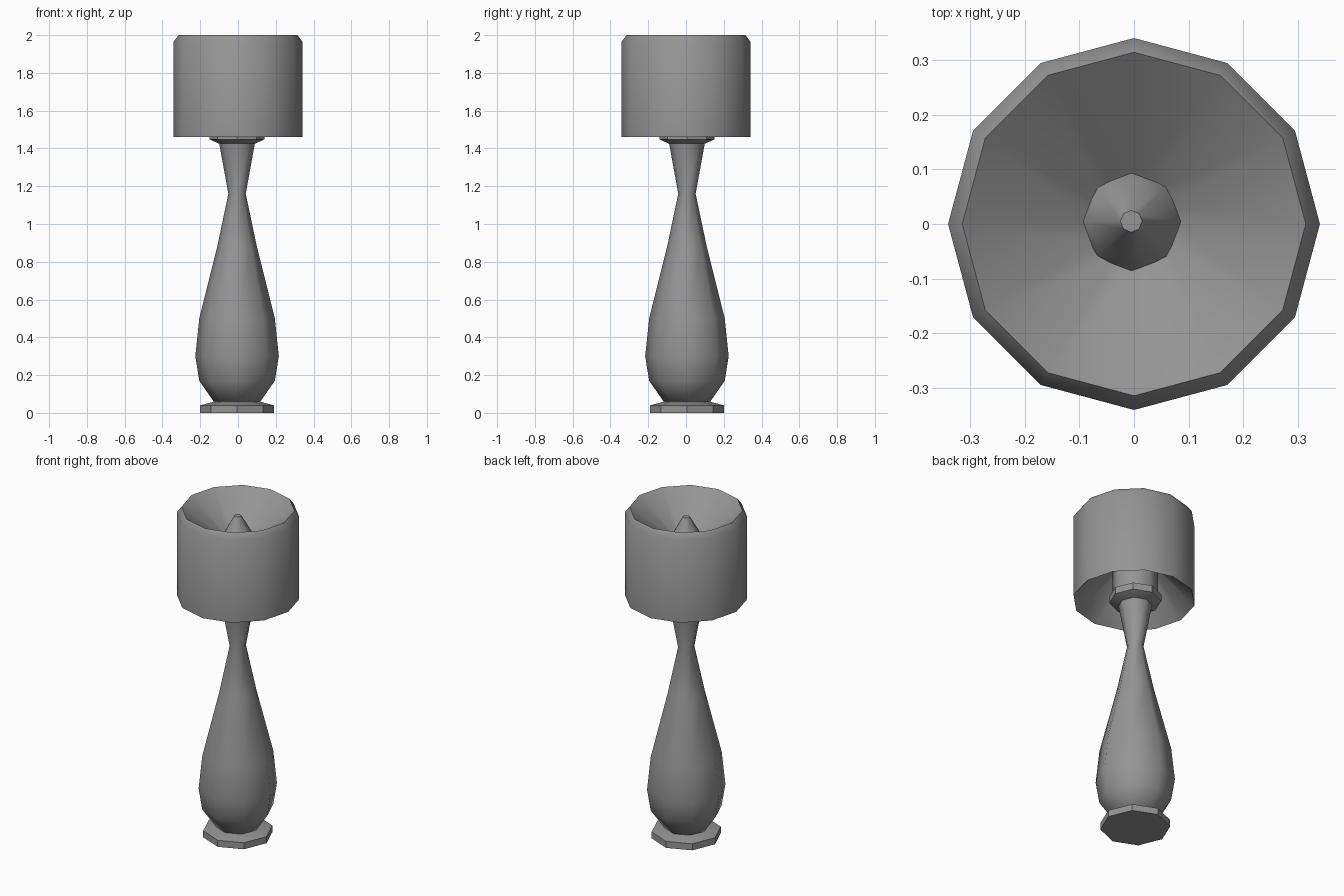
import bpy
import math

cube = bpy.data.objects.get("Cube")
if cube:
    bpy.data.objects.remove(cube, do_unlink=True)

grey = bpy.data.materials.new("warm_grey")
grey.use_nodes = True
colour = (0.3, 0.3, 0.3, 1)
grey.diffuse_color = colour
grey.node_tree.nodes["Principled BSDF"].inputs["Base Color"].default_value = colour


def lathe(name, profile, sides, smooth_angle, offset=(0, 0), closed=False):
    """Spin a (radius, height) profile around z; open profiles get end caps."""
    verts, faces = [], []
    for r, z in profile:
        for i in range(sides):
            a = math.tau * i / sides
            verts.append((r * math.cos(a), r * math.sin(a), z))
    rings = len(profile)
    for k in range(rings if closed else rings - 1):
        low, high = k * sides, (k + 1) % rings * sides
        for i in range(sides):
            j = (i + 1) % sides
            faces.append((low + i, low + j, high + j, high + i))
    if not closed:
        faces.append(tuple(reversed(range(sides))))
        faces.append(tuple(range((rings - 1) * sides, rings * sides)))
    mesh = bpy.data.meshes.new(name)
    mesh.from_pydata(verts, [], faces)
    mesh.materials.append(grey)
    obj = bpy.data.objects.new(name, mesh)
    obj.location = (*offset, 0)
    bpy.context.collection.objects.link(obj)
    bpy.ops.object.select_all(action="DESELECT")
    obj.select_set(True)
    bpy.context.view_layer.objects.active = obj
    bpy.ops.object.shade_smooth_by_angle(angle=math.radians(smooth_angle))
    return obj


stem_offset = (-0.005, 0.005)

# Foot plate with a sloped top
lathe("base", [(0.195, 0), (0.195, 0.04), (0.12, 0.06)], 8, 30, stem_offset)

# Vase-shaped body with a narrow waist
lathe("body", [(0.12, 0.055), (0.2, 0.17), (0.221, 0.3), (0.2, 0.5),
               (0.105, 0.88), (0.046, 1.16), (0.095, 1.43)], 8, 60, stem_offset)

# Flared collar under the shade
lathe("collar", [(0.095, 1.425), (0.145, 1.448), (0.145, 1.49),
                 (0.125, 1.495)], 8, 30, stem_offset)

# Lamp holder and tapered finial inside the shade
lathe("bulb_holder", [(0.128, 1.49), (0.128, 1.75), (0.08, 1.85),
                      (0.02, 1.955)], 8, 60, stem_offset)

# Shade with a funnelled top and a hollowed underside
lathe("lampshade", [(0.341, 1.46), (0.341, 1.965), (0.315, 2.0),
                    (0.07, 1.815), (0.1, 1.7)], 12, 60, closed=True)
